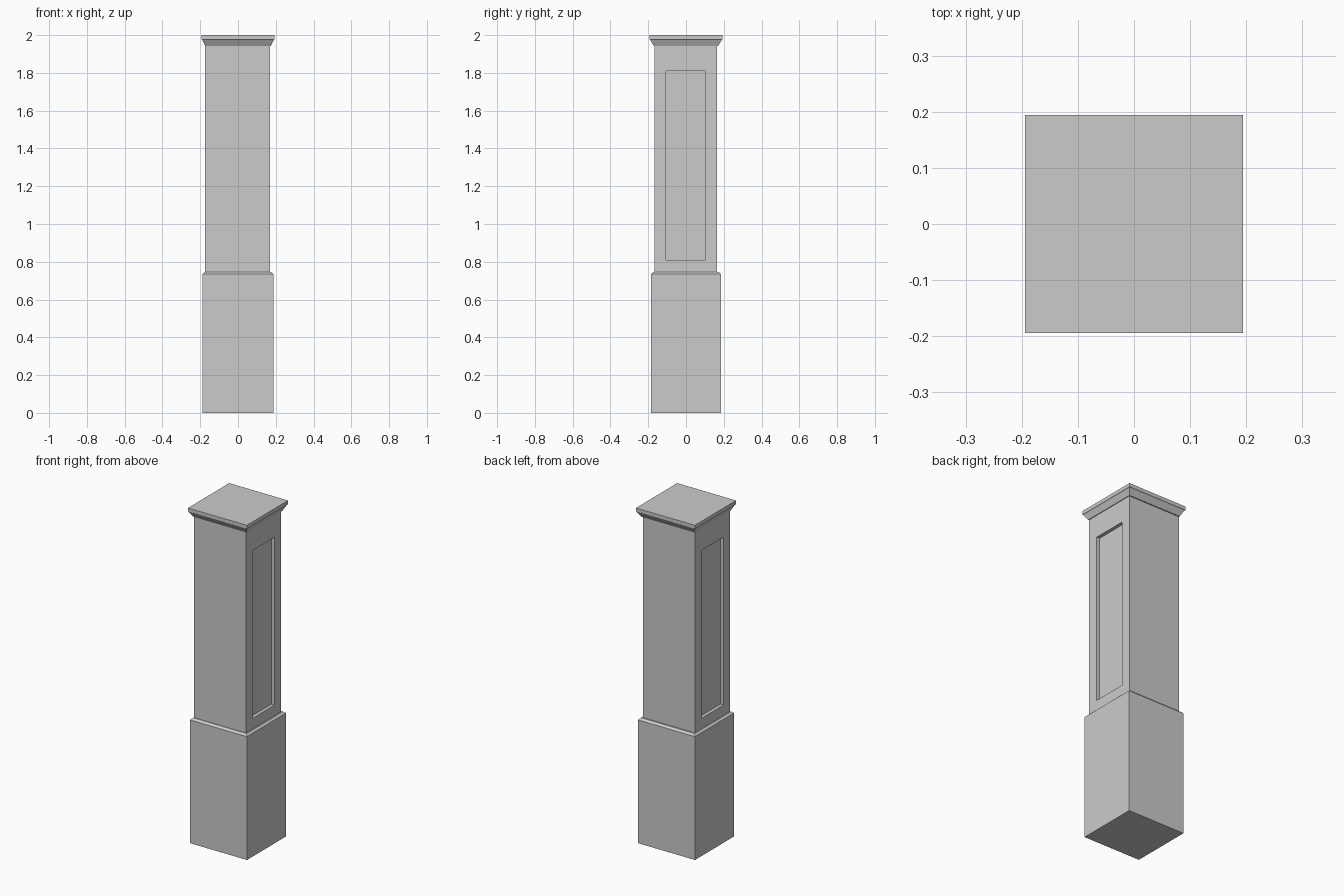
import bpy
import bmesh

if "Cube" in bpy.data.objects:
    bpy.data.objects.remove(bpy.data.objects["Cube"], do_unlink=True)

# Single stone grey material
stone = bpy.data.materials.new("stone_grey")
stone.use_nodes = True
GREY = (0.6, 0.6, 0.6, 1)
stone.diffuse_color = GREY
stone.node_tree.nodes["Principled BSDF"].inputs["Base Color"].default_value = GREY


def finish(name, bm):
    bmesh.ops.recalc_face_normals(bm, faces=bm.faces)
    mesh = bpy.data.meshes.new(name)
    bm.to_mesh(mesh)
    bm.free()
    mesh.materials.append(stone)
    obj = bpy.data.objects.new(name, mesh)
    bpy.context.collection.objects.link(obj)
    return obj


def square_stack(bm, rings, cx=0, cy=0):
    """Loft rectangles given as (half x, half y, z) from bottom to top."""
    corners = [(-1, -1), (1, -1), (1, 1), (-1, 1)]
    loops = [[bm.verts.new((cx + hx * sx, cy + hy * sy, z)) for sx, sy in corners]
             for hx, hy, z in rings]
    for low, high in zip(loops, loops[1:]):
        for i in range(4):
            j = (i + 1) % 4
            bm.faces.new((low[i], low[j], high[j], high[i]))
    bm.faces.new(loops[0][::-1])
    bm.faces.new(loops[-1])


# Plinth with a chamfered upper edge
bm = bmesh.new()
square_stack(bm, [(0.188, 0.184, 0), (0.188, 0.184, 0.735), (0.176, 0.172, 0.746)])
finish("plinth", bm)

# Shaft with a recessed panel in each side
bm = bmesh.new()
square_stack(bm, [(0.172, 0.166, 0.73), (0.172, 0.166, 1.96)], -0.002, -0.002)
bm.normal_update()
for side in [f for f in bm.faces if abs(f.normal.x) > 0.9]:
    sign = 1 if side.normal.x > 0 else -1
    bmesh.ops.inset_individual(bm, faces=[side], thickness=0.05)
    for v in side.verts:
        v.co.y = 0.102 if v.co.y > 0 else -0.105
        v.co.z = 1.81 if v.co.z > 1.3 else 0.81
    panel = bmesh.ops.extrude_discrete_faces(bm, faces=[side])["faces"][0]
    for v in panel.verts:
        v.co.x -= sign * 0.02
finish("shaft", bm)

# Flared cap
bm = bmesh.new()
square_stack(bm, [(0.174, 0.17, 1.943), (0.190, 0.190, 1.975),
                  (0.194, 0.194, 1.978), (0.194, 0.194, 2.0)])
finish("cap", bm)
